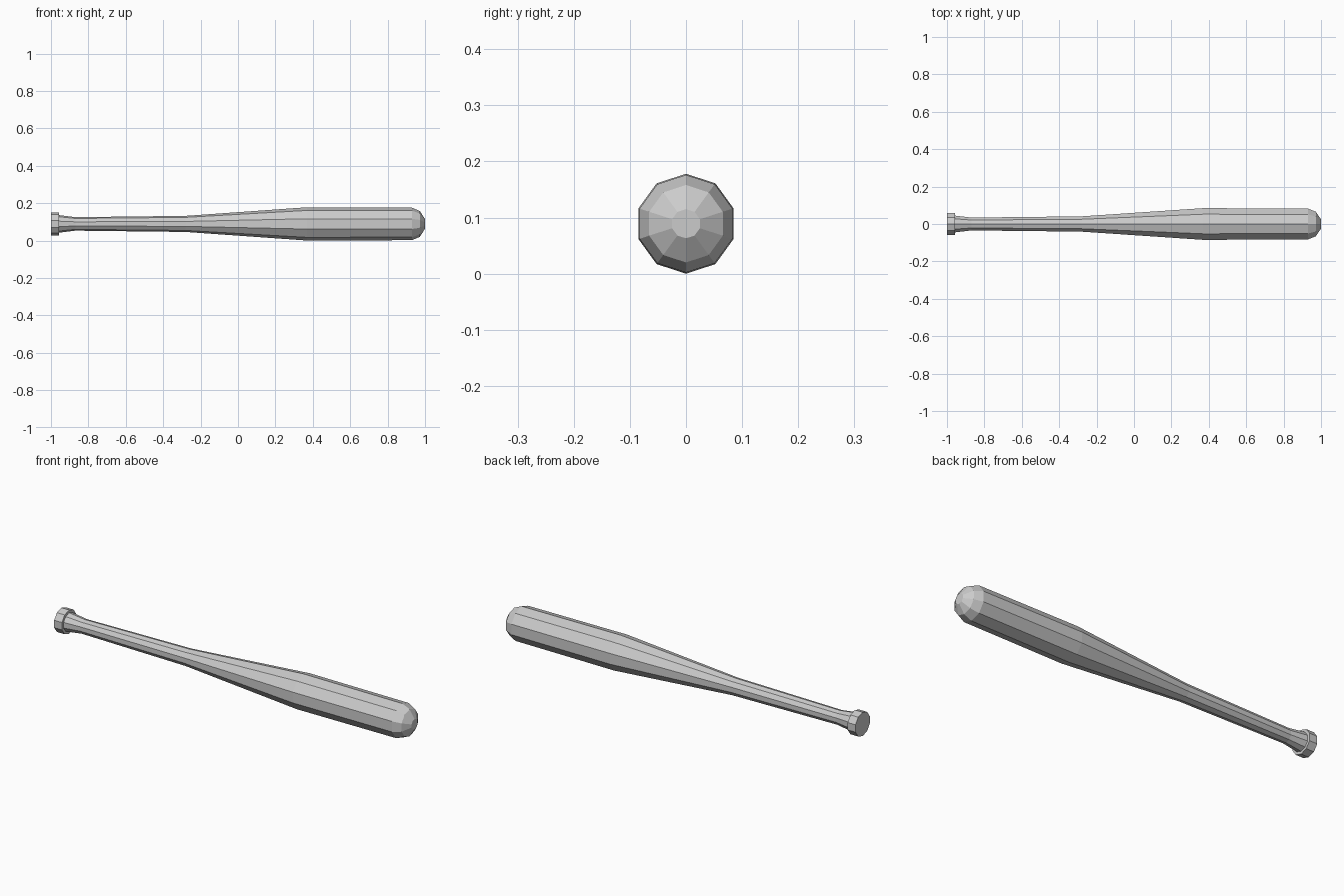
import bpy, bmesh
from math import cos, sin, pi

if "Cube" in bpy.data.objects:
    bpy.data.objects.remove(bpy.data.objects["Cube"])

SIDES = 10
AXIS_Z = 0.089


def lathe(name, profile):
    """Revolve (x, radius) points around the long axis and cap both ends."""
    bm = bmesh.new()
    rings = []
    for x, r in profile:
        angles = [pi / 2 + 2 * pi * i / SIDES for i in range(SIDES)]
        rings.append([bm.verts.new((x, r * cos(a), AXIS_Z + r * sin(a))) for a in angles])
    for a, b in zip(rings, rings[1:]):
        for i in range(SIDES):
            j = (i + 1) % SIDES
            bm.faces.new((a[i], a[j], b[j], b[i]))
    bm.faces.new(rings[0])
    bm.faces.new(rings[-1])
    bmesh.ops.recalc_face_normals(bm, faces=bm.faces)
    mesh = bpy.data.meshes.new(name)
    bm.to_mesh(mesh)
    bm.free()
    obj = bpy.data.objects.new(name, mesh)
    bpy.context.collection.objects.link(obj)
    return obj


# Whole bat: knob, flared grip, tapered barrel and rounded tip
lathe("bat", [
    (-1.0, 0.061), (-0.956, 0.061),                # knob
    (-0.956, 0.047), (-0.87, 0.036),               # flare into grip
    (-0.28, 0.043), (0.37, 0.089), (0.93, 0.087),  # handle and barrel
    (0.972, 0.069), (1.0, 0.026),                  # rounded tip
])
